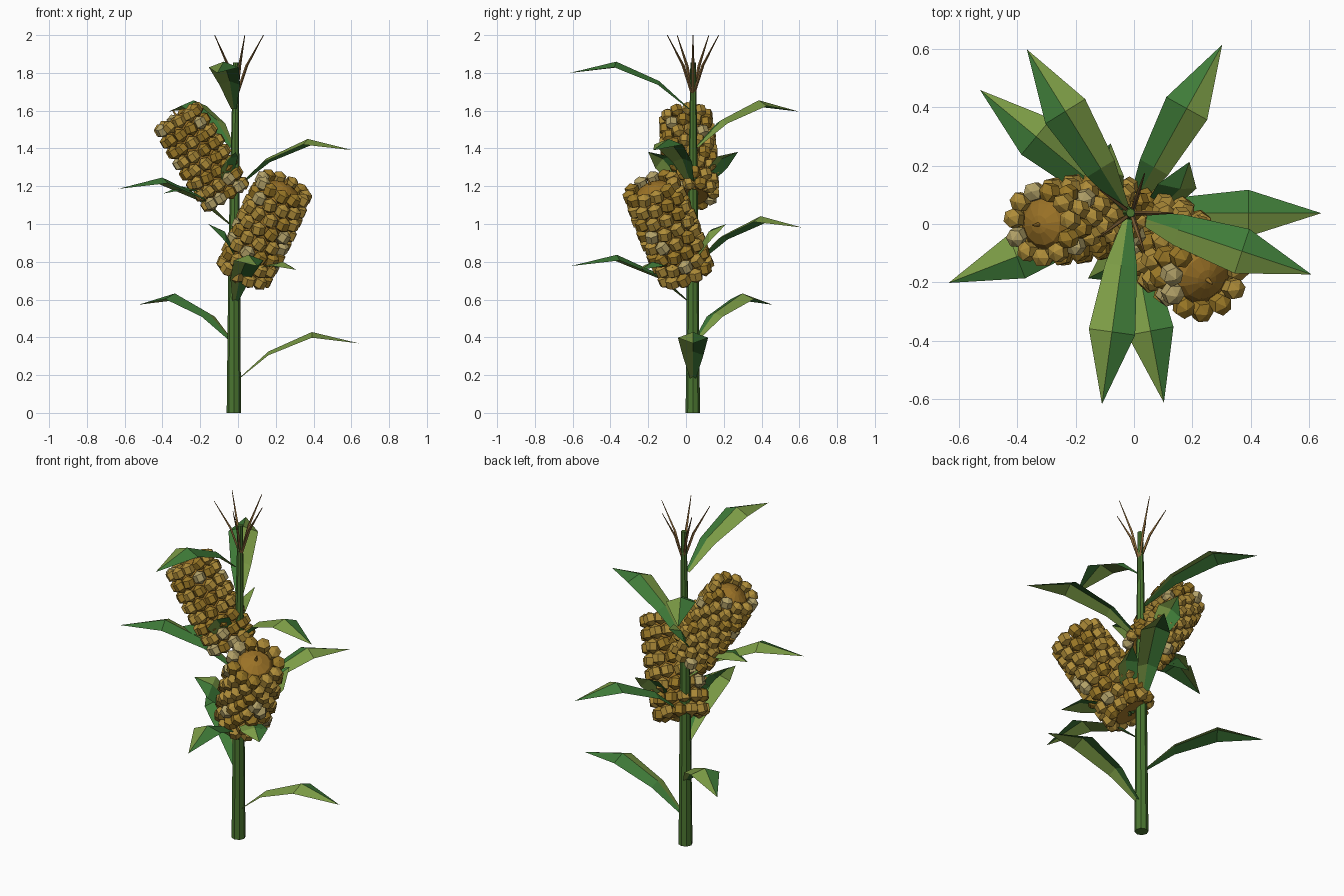
import bpy, bmesh, math, random
from mathutils import Vector, Matrix

if "Cube" in bpy.data.objects:
    bpy.data.objects.remove(bpy.data.objects["Cube"])

random.seed(4)
CX, CY = -0.019, 0.037


def material(name, rgb):
    m = bpy.data.materials.new(name)
    m.diffuse_color = (*rgb, 1)
    m.use_nodes = True
    m.node_tree.nodes["Principled BSDF"].inputs["Base Color"].default_value = m.diffuse_color
    return m


LEAF_A = material("leaf green", (0.05, 0.20, 0.04))
LEAF_B = material("leaf light green", (0.20, 0.33, 0.06))
STALK = material("stalk green", (0.07, 0.18, 0.03))
CORE = material("core ochre", (0.33, 0.17, 0.02))
KERNELS = [material("kernel gold", (0.42, 0.26, 0.04)),
           material("kernel amber", (0.33, 0.19, 0.02)),
           material("kernel pale", (0.45, 0.36, 0.14))]
TASSEL = material("tassel brown", (0.24, 0.13, 0.04))


def finish(name, bm, mats, recalc=True):
    if recalc:
        bmesh.ops.recalc_face_normals(bm, faces=bm.faces[:])
    me = bpy.data.meshes.new(name)
    bm.to_mesh(me)
    bm.free()
    for m in mats:
        me.materials.append(m)
    ob = bpy.data.objects.new(name, me)
    bpy.context.collection.objects.link(ob)
    return ob


def tube(bm, rings, sides):
    """Loft polygon rings given as (centre, radius) and cap both ends."""
    loops = [[bm.verts.new(Vector(c) + Vector((r * math.cos(2 * math.pi * k / sides),
                                               r * math.sin(2 * math.pi * k / sides), 0)))
              for k in range(sides)] for c, r in rings]
    for a, b in zip(loops, loops[1:]):
        for k in range(sides):
            j = (k + 1) % sides
            bm.faces.new((a[k], a[j], b[j], b[k]))
    bm.faces.new(loops[0][::-1])
    bm.faces.new(loops[-1])


def blade(name, profile, matrix):
    """Leaf ridged along its midrib; profile rows: reach, height, half width, edge drop."""
    bm = bmesh.new()
    rows = [[bm.verts.new((r, s * w, z - (drop if s else 0))) for s in (-1, 0, 1)]
            for r, z, w, drop in profile[:-1]]
    tip = bm.verts.new((profile[-1][0], 0, profile[-1][1]))
    for side in (0, 1):
        for a, b in zip(rows, rows[1:]):
            f = bm.faces.new((a[side], b[side], b[side + 1], a[side + 1]))
            f.material_index = 1 - side
        f = bm.faces.new((rows[-1][side], tip, rows[-1][side + 1]))
        f.material_index = 1 - side
    ob = finish(name, bm, [LEAF_A, LEAF_B], recalc=False)
    ob.data.transform(matrix)


# stalk
bm = bmesh.new()
tube(bm, [((-0.022, 0.036, 0), 0.038), ((-0.02, 0.036, 0.9), 0.030),
          ((-0.014, 0.038, 1.6), 0.019), ((-0.012, 0.038, 1.855), 0.015)], 8)
finish("stalk", bm, [STALK])

# long leaves spiralling up the stalk
LEAF = [(0.02, 0, 0.014, 0.004), (0.18, 0.145, 0.055, 0.02),
        (0.41, 0.248, 0.08, 0.03), (0.66, 0.188, 0, 0)]
for i in range(8):
    blade(f"leaf_{i + 1}", LEAF,
          Matrix.Translation((CX, CY, 0.18 + 0.2045 * i)) @
          Matrix.Rotation(math.radians(140.3 * i), 4, 'Z'))

# tassel strands at the top
bm = bmesh.new()
for i in range(5):
    a = math.radians(72 * i)
    path = [(0.005, 1.69, 0.008), (0.055, 1.84, 0.008), (0.143, 2.0, 0.002)]
    tube(bm, [((-0.008 + r * math.cos(a), CY + r * math.sin(a), z), w) for r, z, w in path], 4)
finish("tassel", bm, [TASSEL])

HUSK = [(0.0, -0.02, 0.02, 0), (0.09, 0.09, 0.055, 0.012),
        (0.20, 0.19, 0.075, 0.025), (0.305, 0.205, 0, 0)]


def ear(name, base, azimuth, tilt, size):
    mat = (Matrix.Translation(base) @ Matrix.Rotation(math.radians(azimuth), 4, 'Z') @
           Matrix.Rotation(math.radians(tilt), 4, 'Y') @ Matrix.Scale(size, 4))
    # core with rounded tip and a short point
    bm = bmesh.new()
    core = [(-0.01, 0.09), (0.1, 0.122), (0.3, 0.125), (0.48, 0.115),
            (0.525, 0.08), (0.545, 0.035), (0.55, 0.008), (0.59, 0.003)]
    tube(bm, [((0, 0, z), r) for z, r in core], 12)
    finish(name + "_core", bm, [CORE]).data.transform(mat)
    # rings of chunky faceted kernels
    bm = bmesh.new()
    count, rings = 11, 8
    for j in range(rings):
        t = j / (rings - 1)
        radius = 0.117 + 0.018 * math.sin(math.pi * min(1, 0.1 + 0.75 * t))
        for k in range(count):
            a = 2 * math.pi * (k + 0.5 * (j % 2)) / count
            m = (Matrix.Rotation(a, 4, 'Z') @ Matrix.Translation((radius, 0, 0.01 + 0.51 * t)) @
                 Matrix.Rotation(random.uniform(-0.3, 0.3), 4, 'X'))
            old = len(bm.faces)
            bmesh.ops.create_uvsphere(bm, u_segments=6, v_segments=3, radius=0.042, matrix=m)
            bm.faces.ensure_lookup_table()
            tone = random.choice((0, 0, 0, 1, 1, 2))
            for f in bm.faces[old:]:
                f.material_index = tone
    finish(name + "_kernels", bm, KERNELS).data.transform(mat)
    # three husk leaves around the base
    for h in range(3):
        blade(f"{name}_husk_{h + 1}", HUSK,
              mat @ Matrix.Rotation(math.radians(120 * h), 4, 'Z'))


ear("lower_ear", (0.032, 0.0, 0.745), -41, 32, 1.0)
ear("upper_ear", (-0.065, 0.035, 1.15), 188, 32, 0.91)
